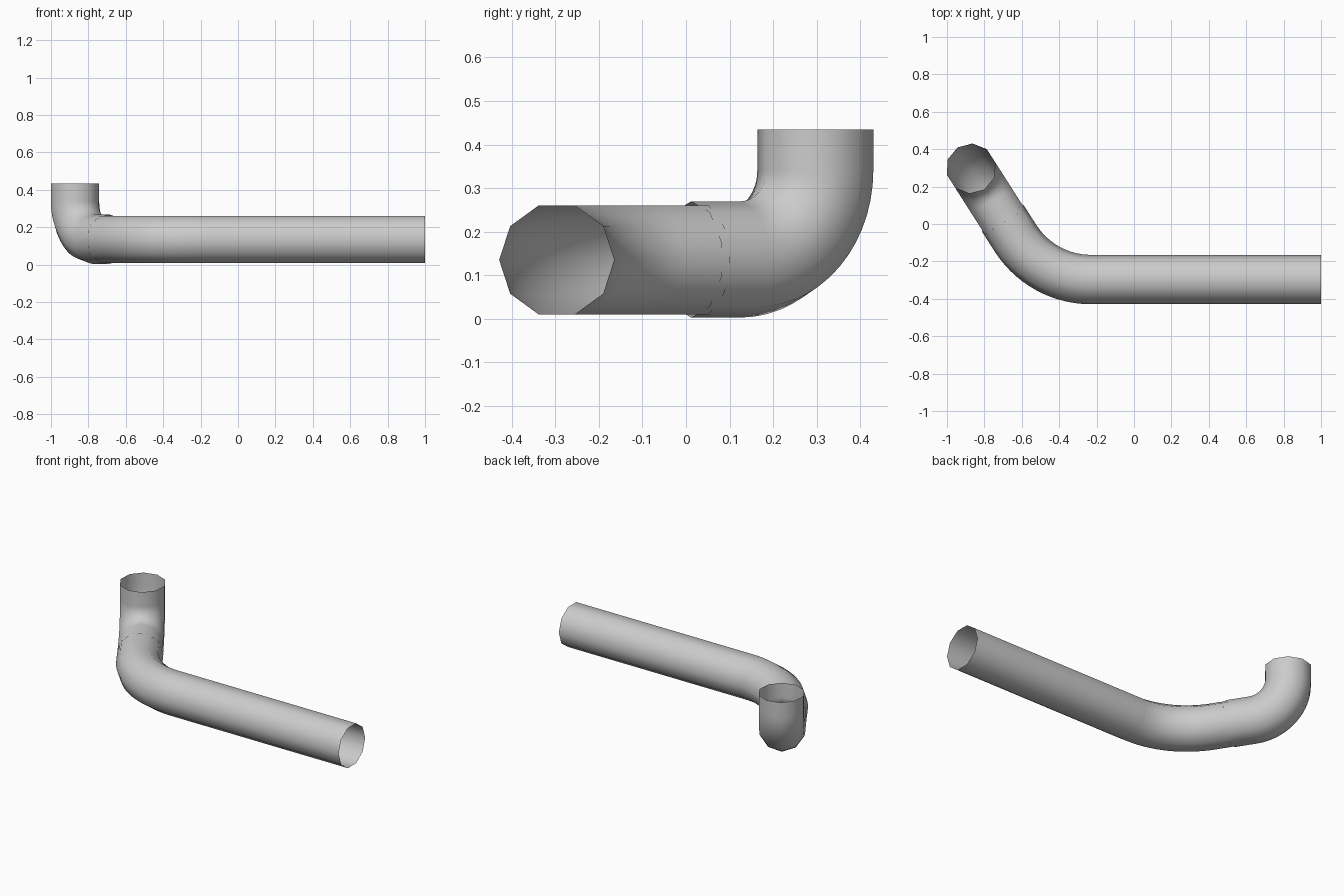
import bpy, math
from mathutils import Vector

if "Cube" in bpy.data.objects:
    bpy.data.objects.remove(bpy.data.objects["Cube"])

SIDES = 10


def tube(name, rings, binormal, radius):
    """Open smooth-shaded tube; rings = [(centre, tangent)], all in one plane."""
    verts, faces = [], []
    for centre, tan in rings:
        side = binormal.cross(tan).normalized()
        for k in range(SIDES):
            a = 2 * math.pi * k / SIDES
            verts.append(centre + radius * (math.cos(a) * side + math.sin(a) * binormal))
    for i in range(len(rings) - 1):
        for k in range(SIDES):
            a, b = i * SIDES + k, i * SIDES + (k + 1) % SIDES
            faces.append((a, a + SIDES, b + SIDES, b)[::-1])
    mesh = bpy.data.meshes.new(name)
    mesh.from_pydata(verts, [], faces)
    mesh.shade_smooth()
    obj = bpy.data.objects.new(name, mesh)
    bpy.context.collection.objects.link(obj)
    return obj


def bend_path(start, tan, turn, radius, angle, lead, tail, steps):
    """Straight lead, circular arc from tan towards turn, straight tail."""
    rings = [(start, tan)] if lead > 0 else []
    p0 = start + tan * lead
    for i in range(steps + 1):
        a = angle * i / steps
        p = p0 + radius * (math.sin(a) * tan + (1 - math.cos(a)) * turn)
        rings.append((p, math.cos(a) * tan + math.sin(a) * turn))
    p, t = rings[-1]
    rings.append((p + t * tail, t))
    return rings


X, Y, Z = Vector((1, 0, 0)), Vector((0, 1, 0)), Vector((0, 0, 1))
AXIS_Y, AXIS_Z = -0.297, 0.135
ANGLE = math.radians(57.5)

# Two straight lengths
for name, x0, x1 in (("outer_pipe", 1.0, 0.3), ("inner_pipe", 0.3, -0.23)):
    tube(name, [(Vector((x, AXIS_Y, AXIS_Z)), -X) for x in (x0, x1)], -Z, 0.132)

# Sideways bend
start = Vector((-0.23, AXIS_Y, AXIS_Z))
tube("side_bend", bend_path(start, -X, Y, 0.479, ANGLE, 0, 0.125, 14), -Z, 0.132)

# Upward elbow, its collar slightly overlapping the bend
heading = Vector((-math.cos(ANGLE), math.sin(ANGLE), 0))
top = Vector((-0.8715, 0.297, 0.136))
R = 0.205
run = 0.338
tube("upright_elbow",
     bend_path(top - heading * run, heading, Z, R, math.pi / 2, run - R, 0.434 - 0.136 - R, 14),
     heading.cross(Z), 0.1335)
